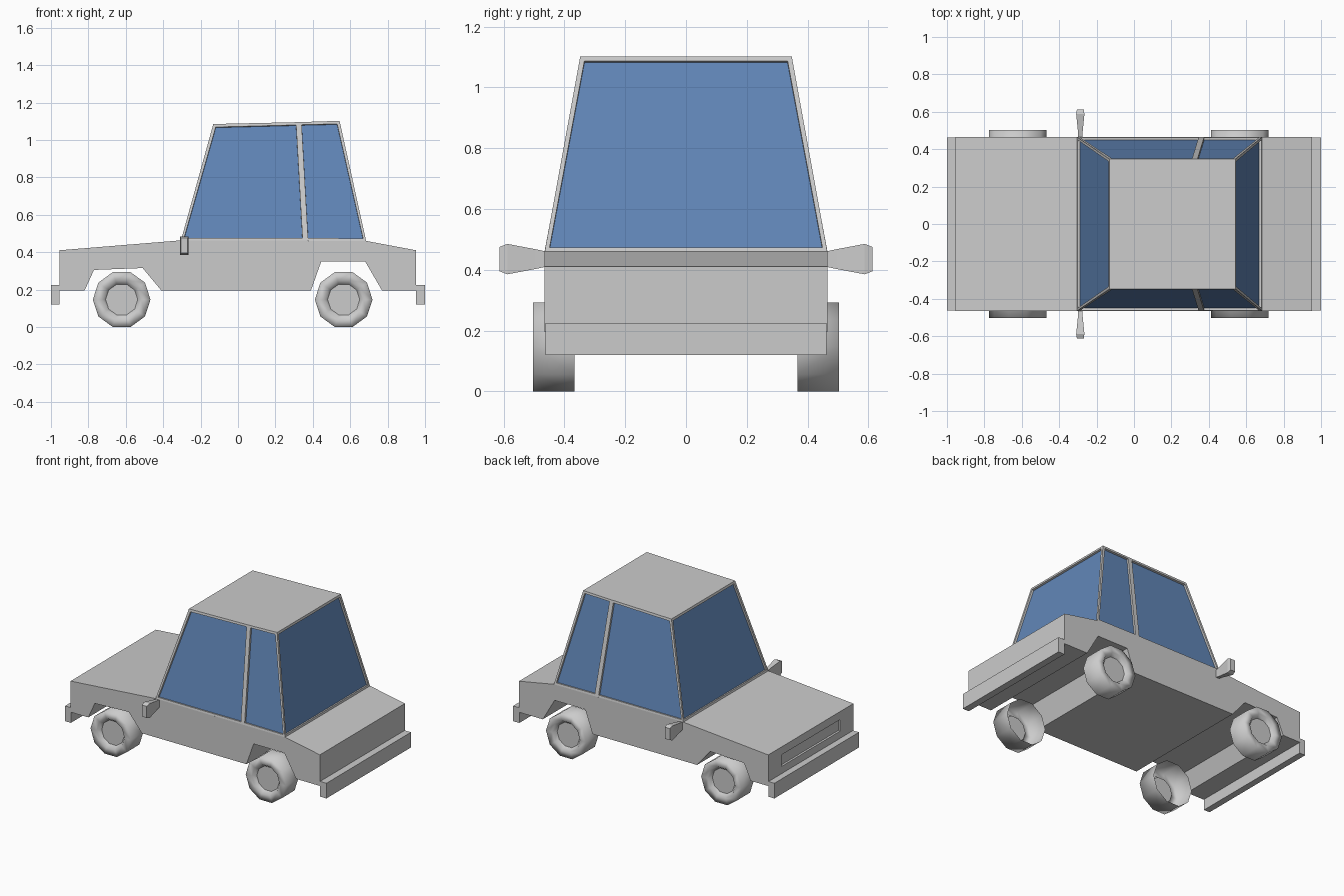
import bpy, bmesh
from math import cos, sin, tau

if "Cube" in bpy.data.objects:
    bpy.data.objects.remove(bpy.data.objects["Cube"])

glass = bpy.data.materials.new("glass_blue")
glass.diffuse_color = (0.12, 0.24, 0.48, 1)
glass.use_nodes = True
glass.node_tree.nodes["Principled BSDF"].inputs["Base Color"].default_value = glass.diffuse_color
paint = bpy.data.materials.new("paint_grey")
paint.diffuse_color = (0.8, 0.8, 0.8, 1)
paint.use_nodes = True
paint.node_tree.nodes["Principled BSDF"].inputs["Base Color"].default_value = paint.diffuse_color


def finish(name, bm, mats=()):
    me = bpy.data.meshes.new(name)
    bm.to_mesh(me)
    bm.free()
    for m in mats:
        me.materials.append(m)
    ob = bpy.data.objects.new(name, me)
    bpy.context.collection.objects.link(ob)
    return ob


def loft(bm, rings):
    """Join equal-length closed rings of points with quads; returns vertex rings."""
    vr = [[bm.verts.new(p) for p in r] for r in rings]
    for a, b in zip(vr, vr[1:]):
        for i in range(len(a)):
            j = (i + 1) % len(a)
            bm.faces.new((a[i], a[j], b[j], b[i]))
    return vr


# Body: side profile with wheel arches, extruded across the width
W = 0.465
profile = [(-0.955, 0.195), (-0.955, 0.41), (-0.305, 0.463), (0.685, 0.46), (0.952, 0.41),
           (0.952, 0.195), (0.77, 0.195), (0.68, 0.35), (0.445, 0.35), (0.39, 0.195),
           (-0.41, 0.195), (-0.51, 0.315), (-0.77, 0.305), (-0.82, 0.195)]
bm = bmesh.new()
r = loft(bm, [[(x, y, z) for x, z in profile] for y in (-W, W)])
for ring in r:
    bm.faces.new(ring)
bmesh.ops.recalc_face_normals(bm, faces=bm.faces)
# Recessed grille in the nose
nose = min(bm.faces, key=lambda f: f.calc_center_median().x)
bmesh.ops.inset_individual(bm, faces=[nose], thickness=0.03)
for v in nose.verts:
    v.co.y = 0.32 if v.co.y > 0 else -0.32
    v.co.z = 0.355 if v.co.z > 0.3 else 0.275
bmesh.ops.inset_individual(bm, faces=[nose], thickness=0.003, depth=-0.012)
finish("body", bm)

# Cabin: tapered shell with recessed windows
bm = bmesh.new()
base_x = [(-0.305, 0.463), (0.36, 0.461), (0.685, 0.46)]
roof_x = [(-0.132, 1.085), (0.325, 1.095), (0.543, 1.102)]
rings = []
for pts, y in ((base_x, W), (roof_x, 0.348)):
    rings.append([(x, -y, z) for x, z in pts] + [(x, y, z) for x, z in reversed(pts)])
vr = loft(bm, rings)
windows = list(bm.faces)
bm.faces.new(vr[1])
bmesh.ops.recalc_face_normals(bm, faces=bm.faces)
bmesh.ops.inset_individual(bm, faces=windows, thickness=0.021)
for f in windows:
    f.material_index = 1
bmesh.ops.inset_individual(bm, faces=windows, thickness=0.001, depth=-0.013)
for f in bm.faces:
    f.material_index = 1 if f in windows else 0
finish("cabin", bm, (paint, glass))

# Bumpers
for name, x0, x1 in (("front_bumper", -1.0, -0.955), ("rear_bumper", 0.952, 1.0)):
    bm = bmesh.new()
    vr = loft(bm, [[(x0, y, 0.12), (x1, y, 0.12), (x1, y, 0.225), (x0, y, 0.225)]
                   for y in (-0.462, 0.462)])
    for ring in vr:
        bm.faces.new(ring)
    bmesh.ops.recalc_face_normals(bm, faces=bm.faces)
    finish(name, bm)

# Wheels: ten-sided, open on the inner side, with a sunken hub
wheel_profile = [(0.154, 0.367), (0.154, 0.503), (0.106, 0.503), (0.086, 0.478)]
for label, cx in (("front", -0.622), ("rear", 0.565)):
    for side, s in (("right", -1), ("left", 1)):
        bm = bmesh.new()
        vr = loft(bm, [[(cx + rad * cos(tau * i / 10), s * y, 0.1465 + rad * sin(tau * i / 10))
                        for i in range(10)] for rad, y in wheel_profile])
        for f in bm.faces:
            f.smooth = True
        bm.faces.new(vr[-1])
        bmesh.ops.recalc_face_normals(bm, faces=bm.faces)
        finish(f"{label}_{side}_wheel", bm)

# Door mirrors: stalk flaring into a chamfered head
sections = [(0.46, 0.011, 0.025), (0.498, 0.013, 0.033), (0.588, 0.022, 0.05), (0.613, 0.018, 0.04)]
for side, s in (("right", -1), ("left", 1)):
    bm = bmesh.new()
    vr = loft(bm, [[(-0.287 + a * hx, s * y, 0.435 + b * hz)
                    for a, b in ((-1, -1), (1, -1), (1, 1), (-1, 1))] for y, hx, hz in sections])
    bm.faces.new(vr[0])
    bm.faces.new(vr[-1])
    bmesh.ops.recalc_face_normals(bm, faces=bm.faces)
    finish(f"{side}_mirror", bm)
